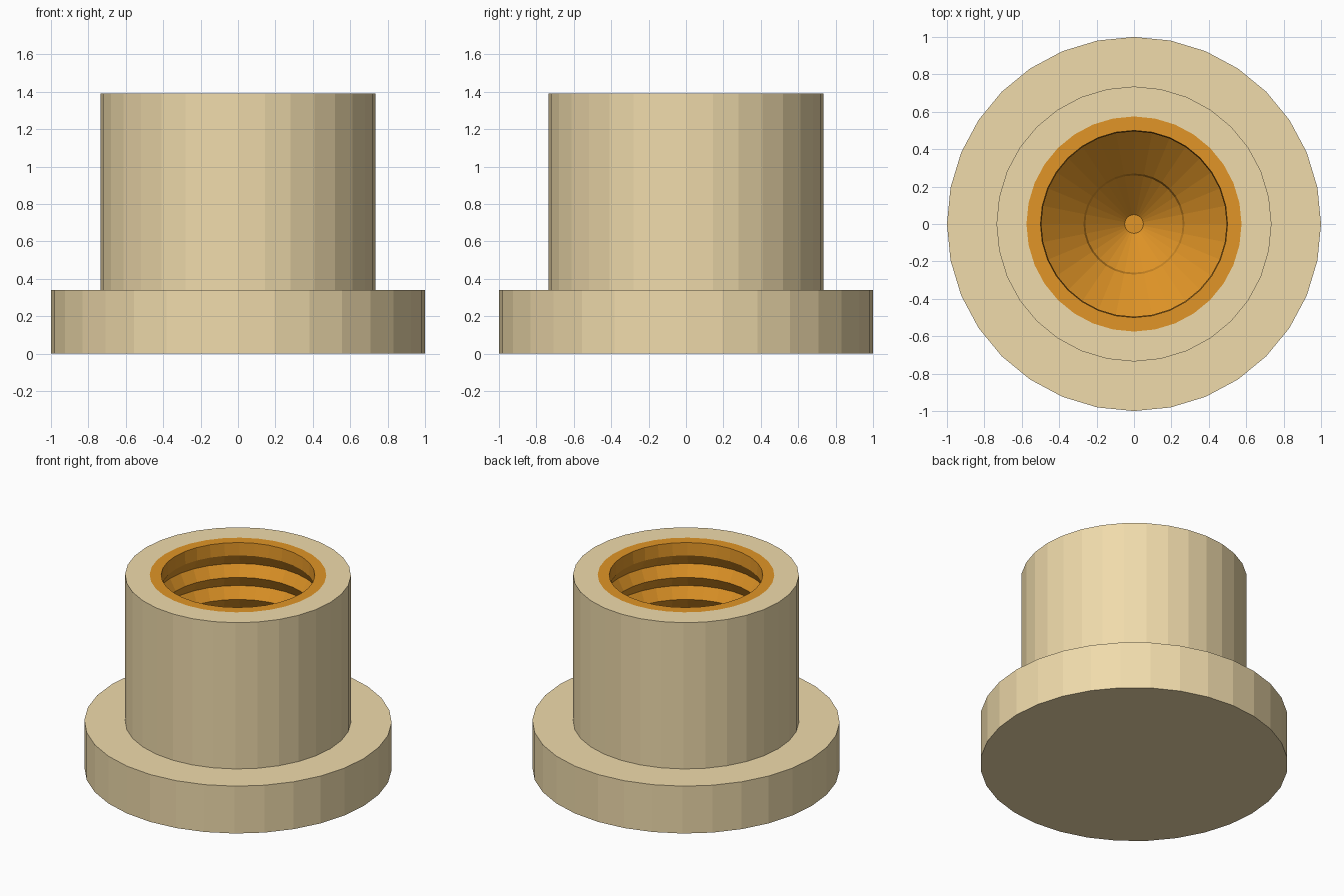
import bpy, bmesh
from math import cos, sin, pi

if "Cube" in bpy.data.objects:
    bpy.data.objects.remove(bpy.data.objects["Cube"])

SIDES = 32


def material(name, rgb):
    m = bpy.data.materials.new(name)
    m.diffuse_color = (*rgb, 1)
    m.use_nodes = True
    m.node_tree.nodes["Principled BSDF"].inputs["Base Color"].default_value = m.diffuse_color
    return m


def lathe(name, profile, mat):
    """Revolve (radius, z) points around z; the profile runs so faces point outward."""
    bm = bmesh.new()
    rings = []
    for r, z in profile:
        if r == 0:
            rings.append([bm.verts.new((0, 0, z))] * SIDES)
        else:
            rings.append([bm.verts.new((r * cos(2 * pi * i / SIDES), r * sin(2 * pi * i / SIDES), z))
                          for i in range(SIDES)])
    for a, b in zip(rings, rings[1:]):
        for i in range(SIDES):
            j = (i + 1) % SIDES
            bm.faces.new(list(dict.fromkeys((a[i], a[j], b[j], b[i]))))
    mesh = bpy.data.meshes.new(name)
    bm.to_mesh(mesh)
    bm.free()
    mesh.materials.append(mat)
    ob = bpy.data.objects.new(name, mesh)
    bpy.context.collection.objects.link(ob)
    return ob


tan = material("tan", (0.87, 0.71, 0.41))
orange = material("orange", (0.75, 0.30, 0.02))
TOP, FLANGE, BORE = 1.39, 0.34, 0.5

# flanged outer body
lathe("flanged_body", [(0, 0), (1, 0), (1, FLANGE), (0.735, FLANGE), (0.735, TOP), (0.575, TOP)], tan)

# threaded bore lining: rim, lip, V grooves, then a stepped conical bottom
profile = [(0.575, TOP), (BORE, TOP), (BORE - 0.005, TOP - 0.09)]
z, pitch = TOP - 0.09, 0.158
for _ in range(4):
    profile += [(0.54, z - pitch / 2), (BORE - 0.005, z - pitch)]
    z -= pitch
profile += [(0.27, z - 0.22), (0.26, z - 0.26), (0.05, z - 0.46), (0, z - 0.46)]
lathe("threaded_bore", profile, orange)
